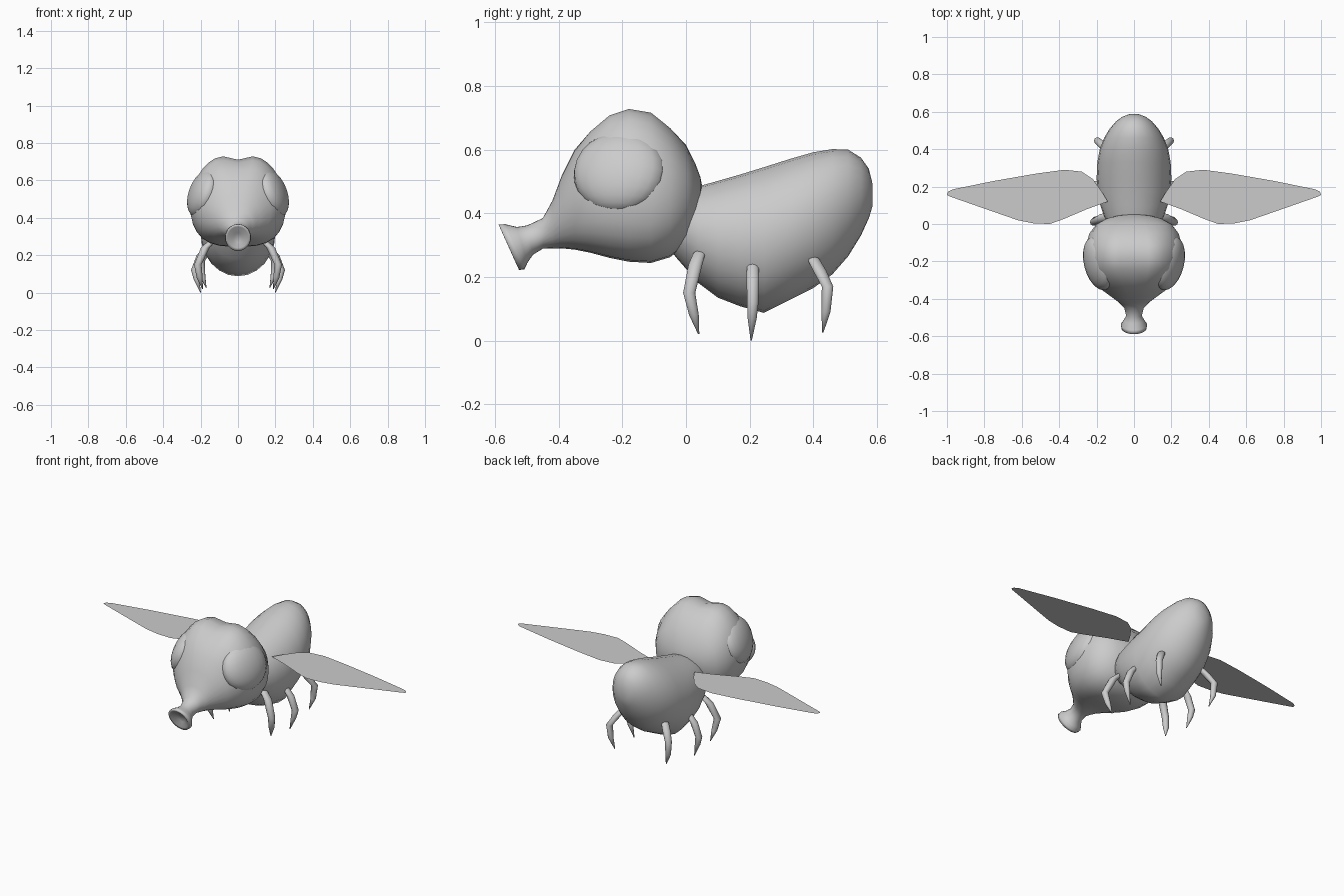
import bpy, bmesh
from math import sin, cos, pi, exp, radians
from mathutils import Matrix, Vector


def finish(bm, name, smooth=True):
    me = bpy.data.meshes.new(name)
    if smooth:
        bmesh.ops.recalc_face_normals(bm, faces=bm.faces)
    bm.to_mesh(me)
    bm.free()
    for p in me.polygons:
        p.use_smooth = smooth
    ob = bpy.data.objects.new(name, me)
    bpy.context.collection.objects.link(ob)
    return ob


def skin(name, rings):
    """Join a list of closed rings into a capped tube."""
    bm = bmesh.new()
    rs = [[bm.verts.new(p) for p in r] for r in rings]
    n = len(rs[0])
    for a, b in zip(rs, rs[1:]):
        for i in range(n):
            j = (i + 1) % n
            bm.faces.new((a[i], a[j], b[j], b[i]))
    bm.faces.new(rs[0])
    bm.faces.new(rs[-1])
    return finish(bm, name)


def spow(v, p):
    return (1 if v >= 0 else -1) * abs(v) ** p


def section(y, zb, zt, w, tilt=0, p=1, taper=0, dip=0, n=28):
    """Upright cross-section; p squares it, taper narrows the top, dip dents the crown."""
    zc, h = (zb + zt) / 2, (zt - zb) / 2
    ring = []
    for i in range(n):
        a = 2 * pi * i / n
        s = sin(a)
        x = w * spow(cos(a), p) * (1 - taper * max(0, s))
        z = h * spow(s, 0.5 + 0.5 * p)
        if s > 0:
            z -= dip * exp(-(x / 0.06) ** 2) * s
        ring.append((x, y + tilt * z, zc + z))
    return ring


# head with flared hollow mouth, snout and two-lobed crown
head = [
    (-0.535, 0.27, 0.32, 0.022, -0.45), (-0.558, 0.238, 0.352, 0.055, -0.45),
    (-0.557, 0.222, 0.365, 0.067, -0.45), (-0.538, 0.224, 0.366, 0.07, -0.42),
    (-0.515, 0.245, 0.357, 0.055, -0.3), (-0.49, 0.27, 0.362, 0.042, -0.2),
    (-0.45, 0.289, 0.385, 0.052), (-0.42, 0.29, 0.44, 0.08, 0, 0.9),
    (-0.39, 0.29, 0.52, 0.12, 0, 0.85, 0.1), (-0.35, 0.286, 0.60, 0.175, 0, 0.75, 0.2),
    (-0.30, 0.276, 0.665, 0.222, 0, 0.65, 0.22, 0.01), (-0.24, 0.26, 0.718, 0.247, 0, 0.63, 0.22, 0.025),
    (-0.18, 0.248, 0.738, 0.258, 0, 0.63, 0.22, 0.028), (-0.11, 0.244, 0.725, 0.257, 0, 0.65, 0.2, 0.02),
    (-0.05, 0.262, 0.675, 0.238, 0, 0.7, 0.15, 0.01), (0.0, 0.30, 0.615, 0.2, 0, 0.8),
    (0.03, 0.355, 0.555, 0.145), (0.045, 0.40, 0.515, 0.085), (0.052, 0.44, 0.48, 0.03)]
skin("head", [section(*r) for r in head])

# body swelling towards a raised tail
body = [
    (-0.06, 0.30, 0.44, 0.08), (-0.03, 0.26, 0.46, 0.12), (0.04, 0.18, 0.485, 0.16),
    (0.10, 0.135, 0.502, 0.18), (0.17, 0.108, 0.522, 0.195), (0.245, 0.087, 0.545, 0.2),
    (0.33, 0.13, 0.572, 0.196), (0.40, 0.165, 0.592, 0.183), (0.46, 0.208, 0.602, 0.16),
    (0.51, 0.265, 0.6, 0.13), (0.55, 0.33, 0.575, 0.095), (0.575, 0.385, 0.54, 0.06),
    (0.587, 0.425, 0.49, 0.025)]
skin("body", [section(*r, n=24) for r in body])

# leg paths: x, y, z, radius
legs = {
    "front": [(.13, .045, .288, .006), (.14, .042, .275, .02), (.175, .03, .24, .023),
              (.215, .01, .15, .02), (.205, .025, .08, .016), (.19, .04, .02, .002)],
    "middle": [(.155, .21, .255, .006), (.165, .21, .24, .019), (.2, .21, .2, .021),
               (.232, .21, .12, .019), (.222, .208, .07, .015), (.2, .205, .0, .002)],
    "rear": [(.13, .395, .27, .006), (.14, .4, .257, .02), (.165, .42, .22, .022),
             (.195, .445, .17, .019), (.19, .44, .09, .015), (.17, .43, .025, .002)]}

# wing outline on one side
wing = [(.14, .12), (.17, .17), (.22, .24), (.28, .28), (.37, .29), (.52, .27), (.75, .23), (.97, .185),
        (.995, .172), (1.0, .155), (.985, .147), (.93, .128), (.75, .065), (.62, .02), (.54, .004),
        (.45, .0), (.38, .025), (.25, .08)]

for side, sx in (("right", 1), ("left", -1)):
    for name, path in legs.items():
        rings = [[(sx * x + r * cos(2 * pi * i / 10), y + r * sin(2 * pi * i / 10), z)
                  for i in range(10)] for x, y, z, r in path]
        skin(f"{side}_{name}_leg", rings)

    # flat wing
    bm = bmesh.new()
    vs = [bm.verts.new((sx * x, y, 0.45)) for x, y in wing]
    f = bm.faces.new(vs)
    f.normal_update()
    if f.normal.z < 0:
        f.normal_flip()
    finish(bm, f"{side}_wing", smooth=False)

    # bulging eye, turned forwards and upwards
    bm = bmesh.new()
    mat = (Matrix.Translation((sx * 0.188, -0.21, 0.53))
           @ Matrix.Rotation(radians(-14 * sx), 4, 'Z') @ Matrix.Rotation(radians(-20 * sx), 4, 'Y')
           @ Matrix.Diagonal((0.07, 0.147, 0.132, 1)))
    bmesh.ops.create_uvsphere(bm, u_segments=20, v_segments=12, radius=1, matrix=mat)
    finish(bm, f"{side}_eye")
